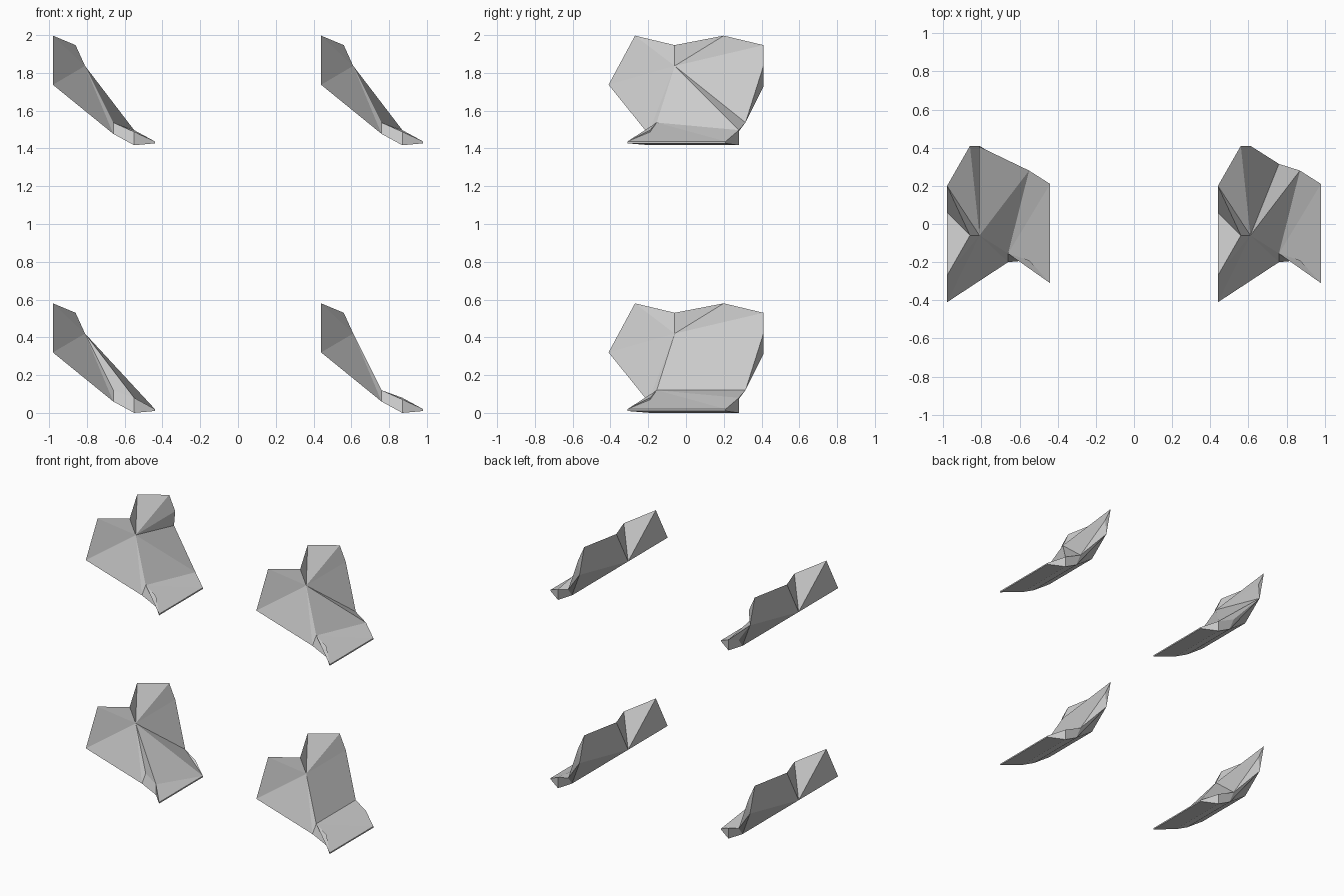
import bpy, bmesh

if "Cube" in bpy.data.objects:
    bpy.data.objects.remove(bpy.data.objects["Cube"])

# Profile along the back edge of one shell; capitals are the back row
back_row = {
    "T": (-.27, .20, .58),   # crest
    "S": (-.15, .41, .53),   # shoulder
    "R": (-.10, .41, .42),   # ridge
    "G": (-.27, .06, .32),   # heel
    "I": (.05, .315, .12),   # top of lip
    "K": (.16, .28, .08),    # mid lip
    "Q": (.05, .27, .06),    # underside bend
    "N": (.16, .28, .0),     # underside of lip
    "L": (.27, .21, .02),    # lip edge, upper
    "M": (.27, .21, .01),    # lip edge, lower
}
points = dict(back_row)
# Front row repeats the profile (small letters), the lip flares a bit more
for key, (x, y, z) in back_row.items():
    points[key.lower()] = (x, y - (.52 if key in "LM" else .47), z)
points["H"] = (-.11, .41, .31)  # back corner under the ridge

# Faces shared by every shell: heel and underside, lip and front, crest, back
shared = ("tgG tGs sGT gqQG qnNQ nmMN lmML iqnk knml "
          "tgr trs gqr rqi srT TrS rRS TGHS SHR HQI QNKI NMLK GQH").split()

# Each shell folds its inner slope differently
lip = "iKL iLl ilk"
slopes = {
    "lower_right_shell": (.71, 0, "RHI rRI rIi iIK " + lip),
    "upper_right_shell": (.71, 1.417, "RHI rRI rIK rKi " + lip),
    "upper_left_shell": (-.71, 1.417, "rRH rHK HIK rKi " + lip),
    "lower_left_shell": (-.71, 0, "RHI rRI rIL IKL rLk kLl rki"),
}


def add_shell(name, dx, dz, slope):
    bm = bmesh.new()
    v = {k: bm.verts.new(p) for k, p in points.items()}
    for face in shared + slope.split():
        bm.faces.new([v[k] for k in face])
    bmesh.ops.recalc_face_normals(bm, faces=bm.faces)
    mesh = bpy.data.meshes.new(name)
    bm.to_mesh(mesh)
    bm.free()
    obj = bpy.data.objects.new(name, mesh)
    obj.location = (dx, 0, dz)
    bpy.context.collection.objects.link(obj)


for name, (dx, dz, slope) in slopes.items():
    add_shell(name, dx, dz, slope)
